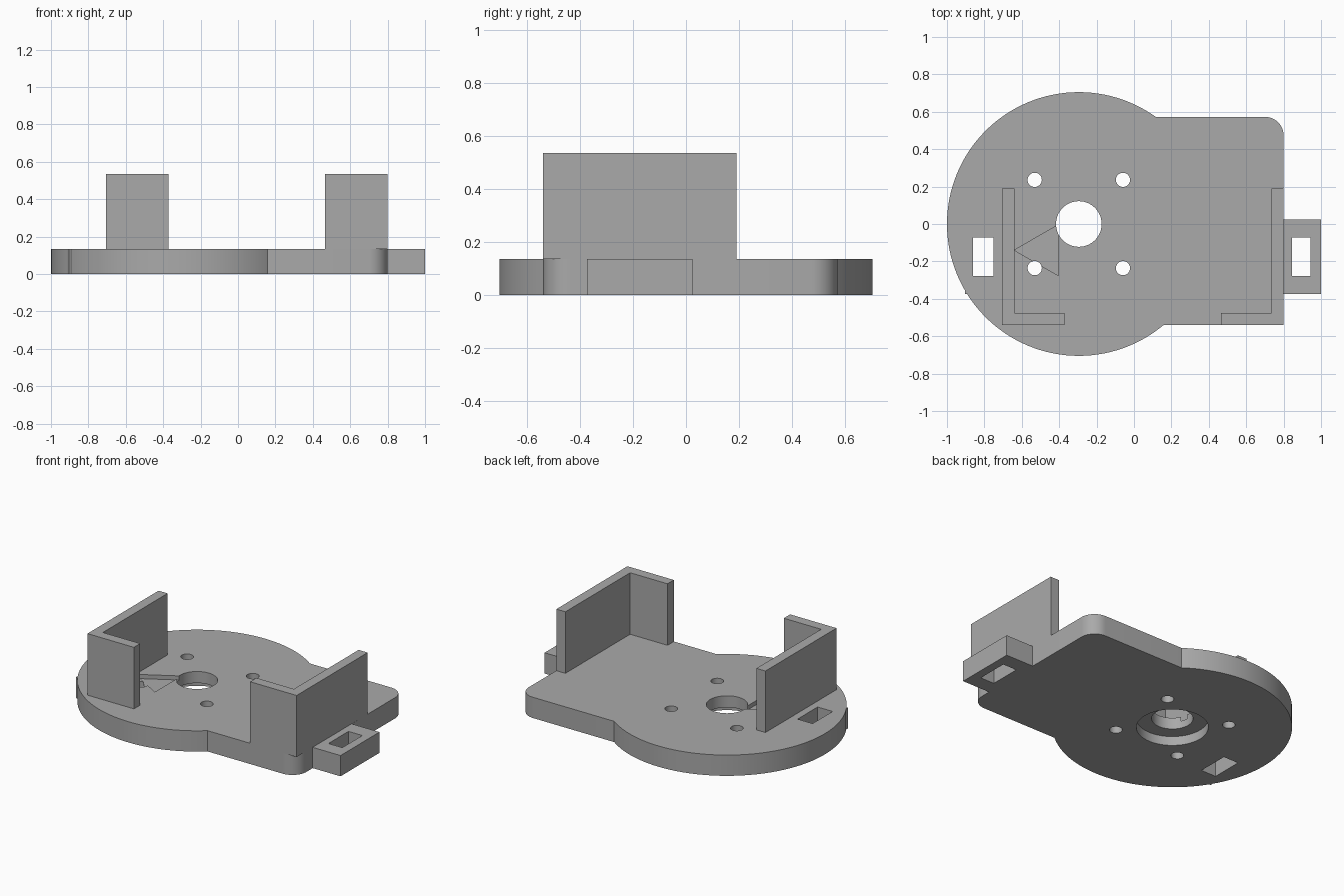
import bpy, bmesh, math

if "Cube" in bpy.data.objects:
    bpy.data.objects.remove(bpy.data.objects["Cube"])

T = 0.135            # plate thickness
TOP = 0.535          # wall height
CX, R = -0.295, 0.705  # disc centre and radius

grey = bpy.data.materials.new("plain grey")
grey.diffuse_color = (0.4, 0.4, 0.4, 1)
grey.use_nodes = True
grey.node_tree.nodes["Principled BSDF"].inputs["Base Color"].default_value = grey.diffuse_color


def prism(name, pts, z0, z1):
    """Extrude a flat outline from z0 to z1."""
    bm = bmesh.new()
    face = bm.faces.new([bm.verts.new((x, y, z0)) for x, y in pts])
    new = bmesh.ops.extrude_face_region(bm, geom=[face])["geom"]
    bmesh.ops.translate(bm, vec=(0, 0, z1 - z0),
                        verts=[g for g in new if isinstance(g, bmesh.types.BMVert)])
    bmesh.ops.recalc_face_normals(bm, faces=bm.faces)
    mesh = bpy.data.meshes.new(name)
    bm.to_mesh(mesh)
    bm.free()
    mesh.materials.append(grey)
    ob = bpy.data.objects.new(name, mesh)
    bpy.context.collection.objects.link(ob)
    return ob


def arc(cx, cy, r, a0, a1, n):
    return [(cx + r * math.cos(math.radians(a0 + (a1 - a0) * i / n)),
             cy + r * math.sin(math.radians(a0 + (a1 - a0) * i / n))) for i in range(n + 1)]


def circle(cx, cy, r, n, start=0):
    return arc(cx, cy, r, start, start + 360, n)[:-1]


def rect(x0, x1, y0, y1):
    return [(x0, y0), (x1, y0), (x1, y1), (x0, y1)]


def combine(target, tool, operation):
    """Apply a boolean and discard the tool."""
    mod = target.modifiers.new("bool", 'BOOLEAN')
    mod.operation, mod.object, mod.solver = operation, tool, 'EXACT'
    bpy.context.view_layer.objects.active = target
    bpy.ops.object.modifier_apply(modifier=mod.name)
    bpy.data.objects.remove(tool)


# Round base with a rectangular extension, rounded at its outer corners
plate = prism("base_plate", circle(CX, 0, R, 128), 0, T)
c = 0.1
extension = ([(CX, -0.54)] + arc(0.8 - c, -0.54 + c, c, -90, 0, 12)
             + arc(0.8 - c, 0.573 - c, c, 0, 90, 12) + [(CX, 0.573)])
combine(plate, prism("extension", extension, 0, T), 'UNION')

# Strap tabs on both sides
for x0, x1 in ((0.7, 1.0), (-0.904, -0.7)):
    combine(plate, prism("strap_tab", rect(x0, x1, -0.375, 0.025), 0, T), 'UNION')

# Cuts: shaft hole, underside recess, screw holes, strap slots, triangular pocket
cuts = [(circle(CX, 0, 0.122, 64), -0.1, 0.3),
        (circle(CX, 0, 0.212, 64), -0.1, 0.06),
        (circle(-0.483, -0.14, 0.157, 3, 60), T - 0.027, 0.3),
        (rect(-0.86, -0.752, -0.278, -0.072), -0.1, 0.3),
        (rect(0.845, 0.945, -0.278, -0.072), -0.1, 0.3)]
for sx in (-1, 1):
    for sy in (-1, 1):
        cuts.append((circle(CX + sx * 0.236, sy * 0.236, 0.038, 32), -0.1, 0.3))
for outline, z0, z1 in cuts:
    combine(plate, prism("cutter", outline, z0, z1), 'DIFFERENCE')

plate.select_set(True)
bpy.context.view_layer.objects.active = plate
bpy.ops.object.shade_smooth_by_angle(angle=math.radians(30))

# L-shaped retaining walls, mirrored about the middle of the pair
mid = 0.0475
corner = [(0.752, -0.54), (0.752, 0.19), (0.687, 0.19),
          (0.687, -0.475), (0.418, -0.475), (0.418, -0.54)]
for name, s in (("left_wall", -1), ("right_wall", 1)):
    prism(name, [(mid + s * x, y) for x, y in corner], T, TOP)
